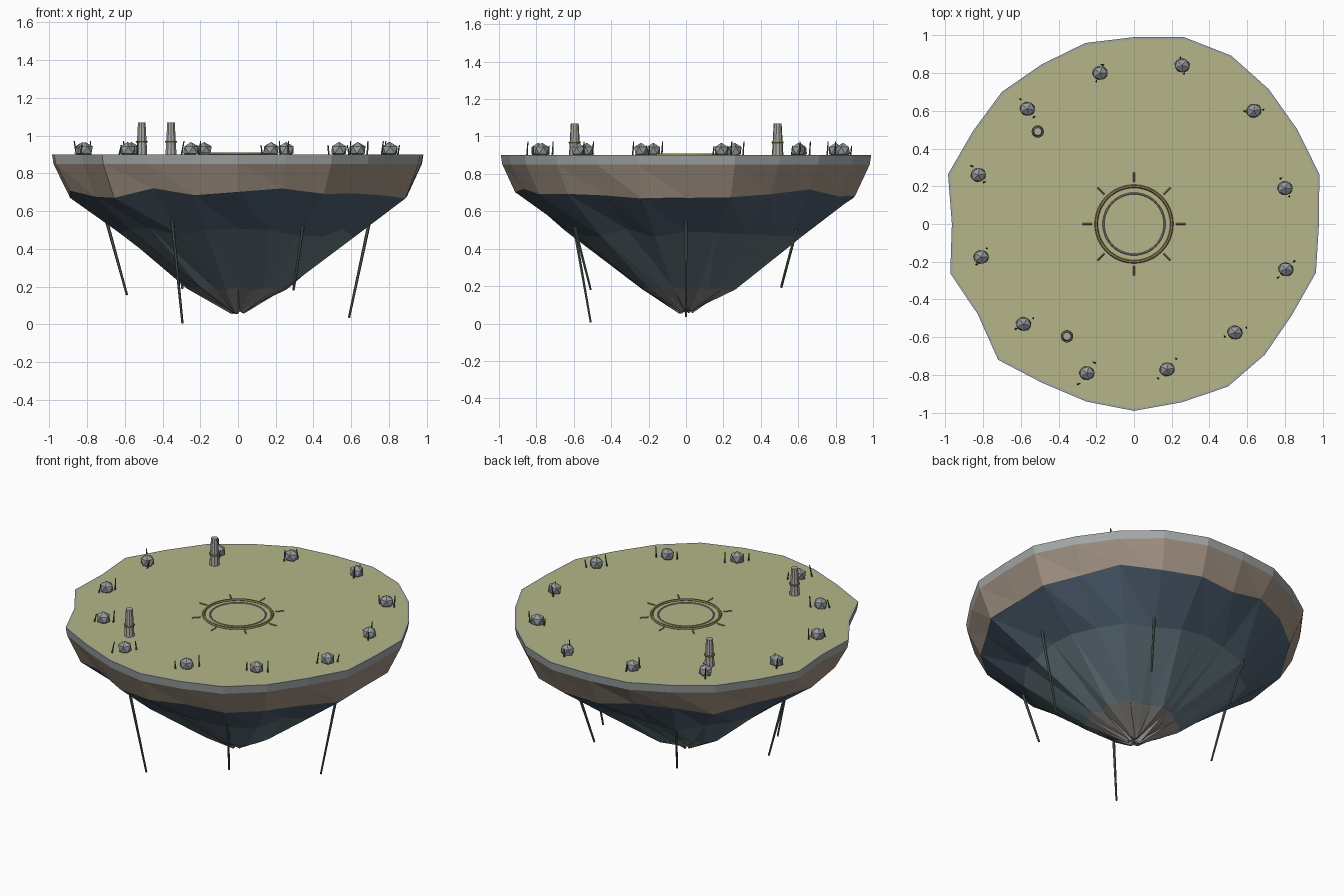
import bpy, bmesh, math, random
from mathutils import Vector

if "Cube" in bpy.data.objects:
    bpy.data.objects.remove(bpy.data.objects["Cube"])

random.seed(4)
N = 24


def mat(name, c):
    m = bpy.data.materials.new(name)
    m.diffuse_color = (*c, 1)
    m.use_nodes = True
    m.node_tree.nodes["Principled BSDF"].inputs["Base Color"].default_value = m.diffuse_color
    return m


GRASS = mat("grass", (0.46, 0.47, 0.25))
EDGE = mat("edge", (0.36, 0.39, 0.38))
SOIL = mat("soil", (0.36, 0.29, 0.23))
DARK = mat("dark_rock", (0.08, 0.12, 0.17))
SLATE = mat("slate", (0.13, 0.19, 0.22))
TIP = mat("tip_rock", (0.28, 0.26, 0.24))
GREEN = mat("stem", (0.09, 0.13, 0.11))
STONE = mat("stone", (0.30, 0.32, 0.33))
PILLAR = mat("pillar", (0.42, 0.41, 0.38))
GOLD = mat("bronze", (0.30, 0.22, 0.09))


def finish(bm, name, *mats):
    bmesh.ops.recalc_face_normals(bm, faces=bm.faces)
    me = bpy.data.meshes.new(name)
    bm.to_mesh(me)
    bm.free()
    for m in mats:
        me.materials.append(m)
    ob = bpy.data.objects.new(name, me)
    bpy.context.collection.objects.link(ob)
    return ob


def rod(name, a, b, r1, r2, m, sides=6):
    a, b = Vector(a), Vector(b)
    bm = bmesh.new()
    bmesh.ops.create_cone(bm, cap_ends=True, segments=sides, radius1=r1, radius2=r2, depth=(b - a).length)
    ob = finish(bm, name, m)
    ob.location = (a + b) / 2
    ob.rotation_euler = (b - a).to_track_quat('Z', 'Y').to_euler()
    return ob


def ring(name, loc, R, r, m, seg=48):
    bpy.ops.mesh.primitive_torus_add(location=loc, major_radius=R, minor_radius=r,
                                     major_segments=seg, minor_segments=6)
    ob = bpy.context.object
    ob.name = name
    ob.data.materials.append(m)


def polar(r, deg, z):
    a = math.radians(deg)
    return Vector((r * math.cos(a), r * math.sin(a), z))


# Floating island: irregular rim, then jittered rings down to the tip
RIM = [.98, 1.017, 1.0, 1.01, 1.03, 1.025, .99, .993, .977, .99, .985, 1.02,
       .965, 1.008, .956, 1.018, .972, .974, .99, .978, .995, .98, .966, .998]


def jit(r, dr, z, dz):
    return [polar(r + random.uniform(-dr, dr), 15 * i, z + random.uniform(-dz, dz)) for i in range(N)]


levels = [
    [polar(r - .012, 15 * i, .90) for i, r in enumerate(RIM)],
    [polar(r, 15 * i, .90) for i, r in enumerate(RIM)],
    [polar(r - .008, 15 * i, .85) for i, r in enumerate(RIM)],
    [polar(r * .915 + random.uniform(-.015, .01), 15 * i, .70 + random.uniform(-.035, .03))
     for i, r in enumerate(RIM)],
    jit(.645, .03, .485, .025),
    jit(.255, .025, .19, .012),
    jit(.03, .012, .066, .012),
]
bm = bmesh.new()
vs = [[bm.verts.new(p) for p in lev] for lev in levels]
bm.faces.new(vs[0]).material_index = 0
for k, mi in enumerate((1, 1, 2, 3, 4, 5)):
    for i in range(N):
        j = (i + 1) % N
        a, b, c, d = vs[k][i], vs[k][j], vs[k + 1][j], vs[k + 1][i]
        tris = [(a, b, c, d)] if k < 2 else [(a, b, c), (a, c, d)]
        for t in tris:
            bm.faces.new(t).material_index = mi
tip = bm.verts.new((0, 0, .075))
for i in range(N):
    bm.faces.new((vs[-1][i], vs[-1][(i + 1) % N], tip)).material_index = 5
finish(bm, "island", GRASS, EDGE, SOIL, DARK, SLATE, TIP)

# Hanging roots
for i, z in enumerate((.035, .20, .19, .155, .005, .18)):
    rod("root", polar(.70, 60 * i, .56), polar(.588, 60 * i, z), .009, .006, GREEN)

# Edge stones with grass blades beside them (position, blade offset)
STONES = [(-.18, .80, -.02, -.045), (.255, .84, .01, -.045), (.635, .60, .05, .005),
          (.80, .19, -.025, .05), (.805, -.24, -.045, -.045), (.535, -.575, .06, .025),
          (.175, -.77, .05, .055), (-.25, -.79, -.05, -.06), (-.585, -.53, .05, .03),
          (-.81, -.175, .03, .045), (-.825, .26, -.03, .045), (-.565, .61, -.035, .05)]
for x, y, dx, dy in STONES:
    bm = bmesh.new()
    bmesh.ops.create_icosphere(bm, subdivisions=1, radius=.046)
    s = finish(bm, "edge_stone", STONE)
    s.location = (x, y, .925)
    s.scale = (1, .9, .9)
    s.rotation_euler.z = random.uniform(-.3, .3)
    for f, h in ((1, .972), (-.9, .95)):
        bx, by = x + dx * f, y + dy * f
        rod("grass_blade", (bx, by, .895), (bx + random.uniform(-.015, .015), by + .005, h),
            .005, .003, GREEN, 5)

# Pillars with a collar
for x, y in ((-.51, .49), (-.355, -.595)):
    rod("pillar", (x, y, .895), (x, y, 1.07), .031, .021, PILLAR, 10)
    ring("pillar_collar", (x, y, .968), .028, .005, GOLD, 16)

# Central ring marking with rays
ring("outer_ring", (0, 0, .902), .20, .009, GOLD)
ring("inner_ring", (0, 0, .90), .162, .005, STONE)
for i in range(8):
    rod("ray", polar(.222, 45 * i, .901), polar(.272, 45 * i, .901), .004, .004, GOLD, 4)
